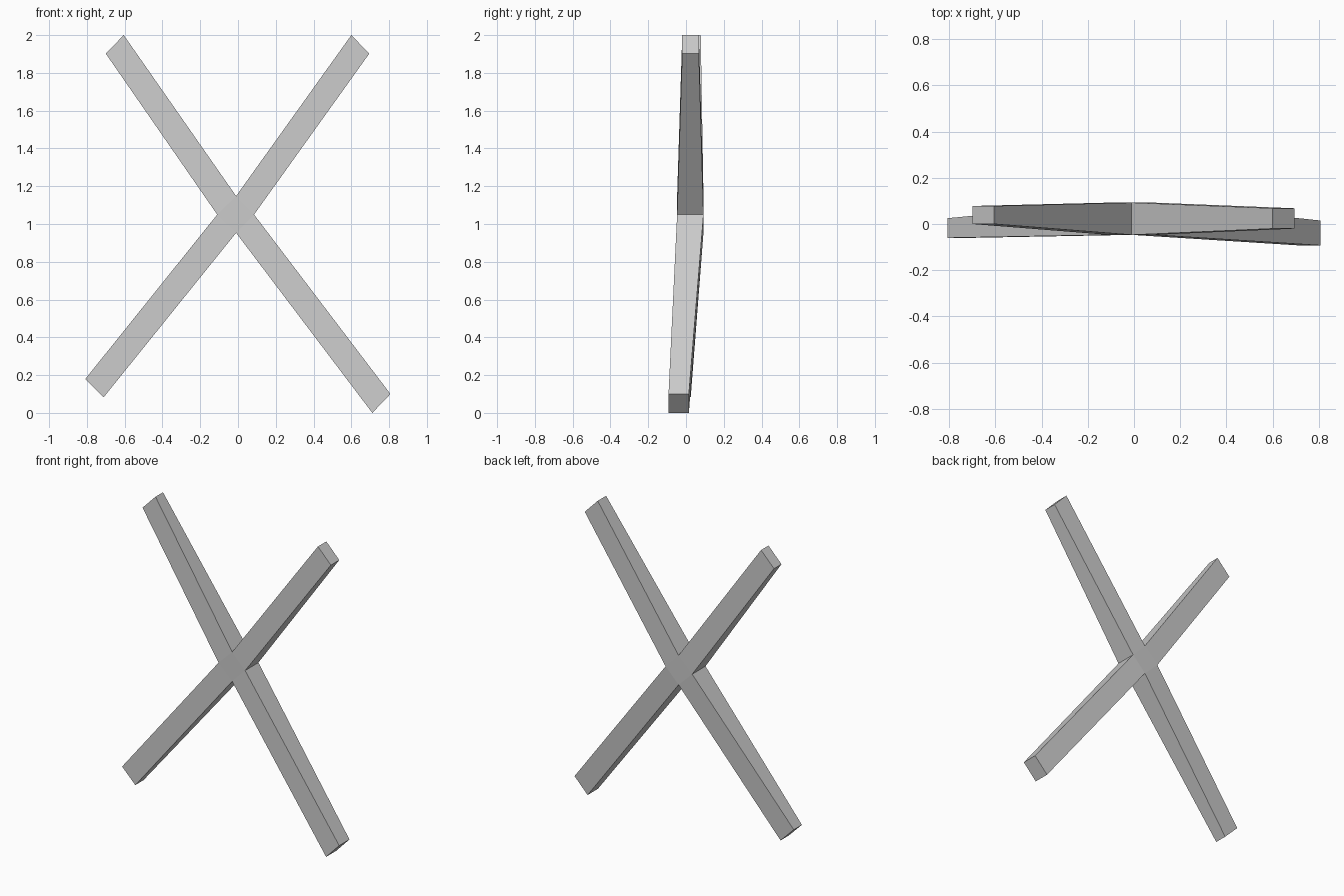
import bpy, bmesh

if "Cube" in bpy.data.objects:
    bpy.data.objects.remove(bpy.data.objects["Cube"])

# Hub: diamond corners (x, z) listed left, top, right, bottom, plus its depth
HUB = [(-0.11, 1.05), (-0.01, 1.148), (0.085, 1.05), (-0.01, 0.953)]
HUB_Y = (-0.047, 0.0925)

# Arms: each continues one hub side; end corners (x, z) and end depth (front, back)
ARMS = [
    ((-0.70, 1.902), (-0.605, 2.0), (0.0, 0.078)),       # upper left
    ((0.60, 2.0), (0.695, 1.902), (-0.02, 0.068)),       # upper right
    ((0.807, 0.10), (0.711, 0.0), (-0.0925, 0.015)),     # lower right
    ((-0.711, 0.083), (-0.808, 0.18), (-0.06, 0.025)),   # lower left
]

bm = bmesh.new()


def corner(xz, depth):
    """Front and back vertex for one profile corner."""
    return [bm.verts.new((xz[0], y, xz[1])) for y in depth]


hub = [corner(p, HUB_Y) for p in HUB]
bm.faces.new([c[0] for c in hub])
bm.faces.new([c[1] for c in hub])

for i, (end_a, end_b, depth) in enumerate(ARMS):
    a, b = hub[i], hub[(i + 1) % 4]
    c, d = corner(end_a, depth), corner(end_b, depth)
    start = [a[0], b[0], b[1], a[1]]
    end = [c[0], d[0], d[1], c[1]]
    for k in range(4):
        n = (k + 1) % 4
        bm.faces.new([start[k], start[n], end[n], end[k]])
    bm.faces.new(end)

bmesh.ops.recalc_face_normals(bm, faces=bm.faces)
mesh = bpy.data.meshes.new("crossed_beams")
bm.to_mesh(mesh)
bm.free()
bpy.context.collection.objects.link(bpy.data.objects.new("crossed_beams", mesh))
